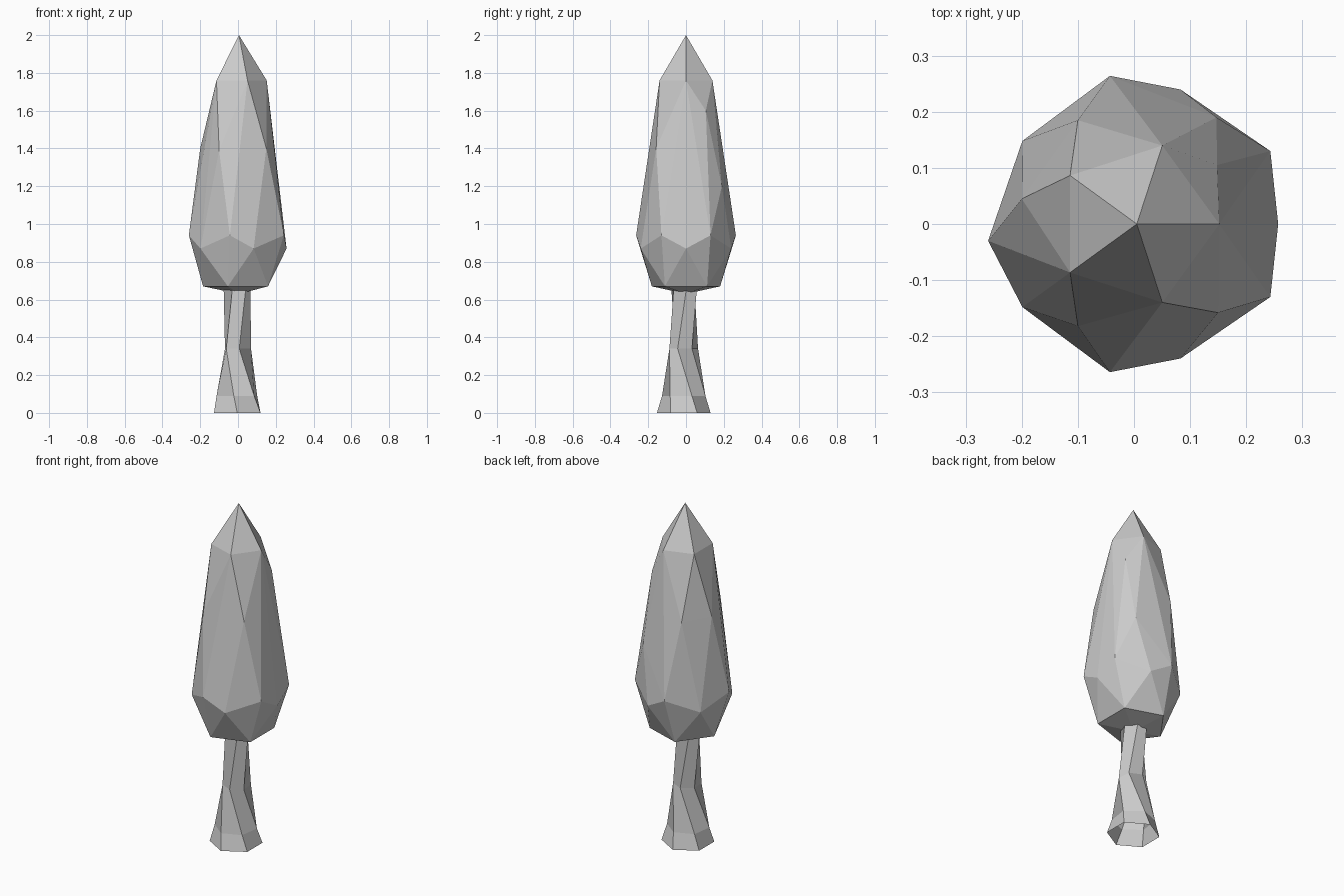
import bpy, bmesh
from math import cos, sin, radians

if "Cube" in bpy.data.objects:
    bpy.data.objects.remove(bpy.data.objects["Cube"])


def ring(n, r, z, start=0, cx=0, cy=0):
    return [(cx + r * cos(radians(start + 360 * k / n)),
             cy + r * sin(radians(start + 360 * k / n)), z) for k in range(n)]


def finish(bm, name):
    bmesh.ops.recalc_face_normals(bm, faces=bm.faces)
    me = bpy.data.meshes.new(name)
    bm.to_mesh(me)
    bm.free()
    ob = bpy.data.objects.new(name, me)
    bpy.context.collection.objects.link(ob)


# Foliage: faceted crown, regular five-point rings with an irregular middle
points = [(0.005, 0, 2.0), (0.005, 0, 0.63)]
points += ring(5, 0.147, 1.76, 0, 0.005)
points += ring(5, 0.252, 0.87, 0, 0.005)
points += ring(5, 0.19, 0.67, 36, 0.005)
points += [(0.243, y, 0.94) for y in (-0.13, 0.13)]
points += [(-0.043, y, 0.94) for y in (-0.264, 0.264)]
points += [(-0.1, y, 1.39) for y in (-0.182, 0.185)]
points += [(-0.26, -0.03, 0.94), (-0.2, 0.045, 1.4), (0.15, -0.158, 1.4),
           (0.147, 0.19, 1.2), (0.148, 0.105, 1.6)]
bm = bmesh.new()
for p in points:
    bm.verts.new(p)
hull = bmesh.ops.convex_hull(bm, input=bm.verts)
loose = [v for v in bm.verts if not v.link_faces]
bmesh.ops.delete(bm, geom=loose, context='VERTS')
finish(bm, "foliage")

# Trunk: twisted six-sided tube, flared and open at the foot
bm = bmesh.new()
# height, radius, twist, centre x, centre y
sections = [(0, 0.142, 0, -0.004, -0.012), (0.09, 0.116, -8, -0.006, -0.012),
            (0.34, 0.076, -55, 0.0, -0.012), (0.66, 0.072, -20, -0.005, -0.01)]
loops = [[bm.verts.new(p) for p in ring(6, r, z, 30 + tw, cx, cy)]
         for z, r, tw, cx, cy in sections]
for a, b in zip(loops, loops[1:]):
    for i in range(6):
        j = (i + 1) % 6
        bm.faces.new((a[i], a[j], b[j], b[i]))
finish(bm, "trunk")
